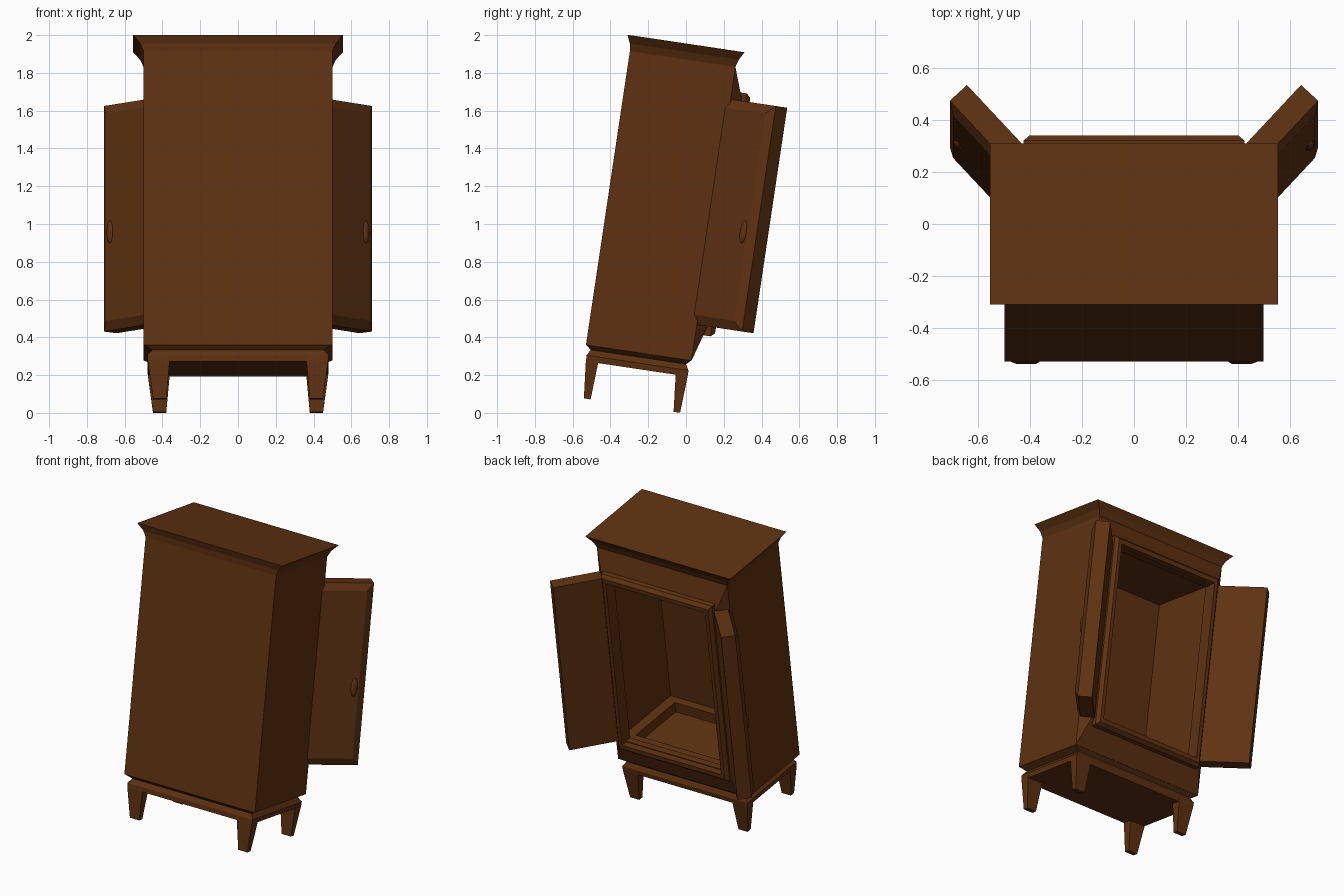
import bpy, bmesh, math
from mathutils import Matrix, Vector

cube = bpy.data.objects.get("Cube")
if cube:
    bpy.data.objects.remove(cube, do_unlink=True)

# The whole cabinet leans towards its door side
TILT = Matrix.Rotation(math.radians(-8.5), 4, 'X')
MIRROR = Matrix.Scale(-1, 4, Vector((1, 0, 0)))

wood = bpy.data.materials.new("dark_brown_wood")
COLOR = (0.112, 0.031, 0.0055, 1)
wood.diffuse_color = COLOR
wood.use_nodes = True
bsdf = wood.node_tree.nodes["Principled BSDF"]
bsdf.inputs["Base Color"].default_value = COLOR
bsdf.inputs["Roughness"].default_value = 0.8


def finish(name, bm, matrix=Matrix.Identity(4)):
    """Turn a bmesh into a wooden part of the leaning cabinet."""
    bm.transform(TILT @ matrix)
    bmesh.ops.recalc_face_normals(bm, faces=bm.faces)
    mesh = bpy.data.meshes.new(name)
    bm.to_mesh(mesh)
    bm.free()
    mesh.materials.append(wood)
    obj = bpy.data.objects.new(name, mesh)
    bpy.context.collection.objects.link(obj)
    return obj


def loft(name, rings, axis='Z', closed=False, matrix=Matrix.Identity(4)):
    """Join rectangles (t, x0, x1, b0, b1) stacked along an axis;
    closed joins last to first, making a picture-frame shape."""
    bm = bmesh.new()
    loops = []
    for t, x0, x1, b0, b1 in rings:
        corners = [(x0, b0), (x1, b0), (x1, b1), (x0, b1)]
        loops.append([bm.verts.new((x, b, t) if axis == 'Z' else (x, t, b))
                      for x, b in corners])
    pairs = list(zip(loops, loops[1:]))
    if closed:
        pairs.append((loops[-1], loops[0]))
    else:
        bm.faces.new(loops[0])
        bm.faces.new(loops[-1])
    for lo, hi in pairs:
        for i in range(4):
            j = (i + 1) % 4
            bm.faces.new((lo[i], lo[j], hi[j], hi[i]))
    return finish(name, bm, matrix)


# Hollow body: solid front, bevelled door side, opening and cavity
loft("body", [
    (-0.577, -0.50, 0.50, 0.278, 1.85),
    (-0.012, -0.50, 0.50, 0.278, 1.85),
    (0.045, -0.44, 0.44, 0.47, 1.69),
    (0.045, -0.39, 0.39, 0.475, 1.665),
    (0.0, -0.39, 0.39, 0.475, 1.665),
    (0.0, -0.44, 0.44, 0.40, 1.71),
    (-0.535, -0.44, 0.44, 0.40, 1.71)], axis='Y')

# Crown moulding with a coved underside
loft("crown", [
    (1.85, -0.50, 0.50, -0.577, -0.012),
    (1.89, -0.518, 0.518, -0.583, 0.0),
    (1.934, -0.555, 0.555, -0.602, 0.024)])

# Plinth with a recessed waist under the body
loft("plinth", [
    (0.192, -0.475, 0.475, -0.562, -0.022),
    (0.224, -0.48, 0.48, -0.565, -0.02),
    (0.255, -0.455, 0.455, -0.549, -0.038),
    (0.28, -0.50, 0.50, -0.577, -0.012)])

# Raised frame round the opening, with chamfered outer edge
loft("door_frame", [
    (0.0, -0.425, 0.425, 0.42, 1.72),
    (0.068, -0.425, 0.425, 0.42, 1.72),
    (0.09, -0.405, 0.405, 0.44, 1.70),
    (0.09, -0.38, 0.38, 0.47, 1.67),
    (0.0, -0.38, 0.38, 0.47, 1.67)], axis='Y', closed=True)

# Ledge round the cavity floor
loft("floor_ledge", [
    (0.40, -0.44, 0.44, -0.535, 0.0),
    (0.47, -0.44, 0.44, -0.535, 0.0),
    (0.47, -0.37, 0.37, -0.48, -0.05),
    (0.40, -0.37, 0.37, -0.48, -0.05)], closed=True)

for side, flip in (("left", Matrix.Identity(4)), ("right", MIRROR)):
    # Tapered legs
    for end, foot, top in (("front", (-0.546, -0.51), (-0.565, -0.499)),
                           ("back", (-0.066, -0.031), (-0.084, -0.02))):
        loft(f"{end}_{side}_leg", [
            (-0.004, 0.38, 0.45, *foot),
            (0.194, 0.362, 0.477, *top),
            (0.224, 0.362, 0.48, *top)], matrix=flip)

    # Open door with a raised, chamfered outer panel
    hinge = flip @ Matrix.Translation((0.44, 0.071, 0)) @ Matrix.Rotation(math.radians(47.2), 4, 'Z')
    loft(f"{side}_door", [
        (0.0, -0.04, 0.30, 0.47, 1.677),
        (-0.09, -0.075, 0.30, 0.47, 1.677),
        (-0.115, -0.04, 0.255, 0.52, 1.63)], axis='Y', matrix=hinge)

    # Oval knob
    bm = bmesh.new()
    bmesh.ops.create_uvsphere(bm, u_segments=16, v_segments=10, radius=1)
    knob = finish(f"{side}_door_knob", bm, hinge @ Matrix.Translation((0.226, -0.115, 0.993))
                  @ Matrix.Diagonal((0.022, 0.014, 0.06, 1)))
    for poly in knob.data.polygons:
        poly.use_smooth = True
